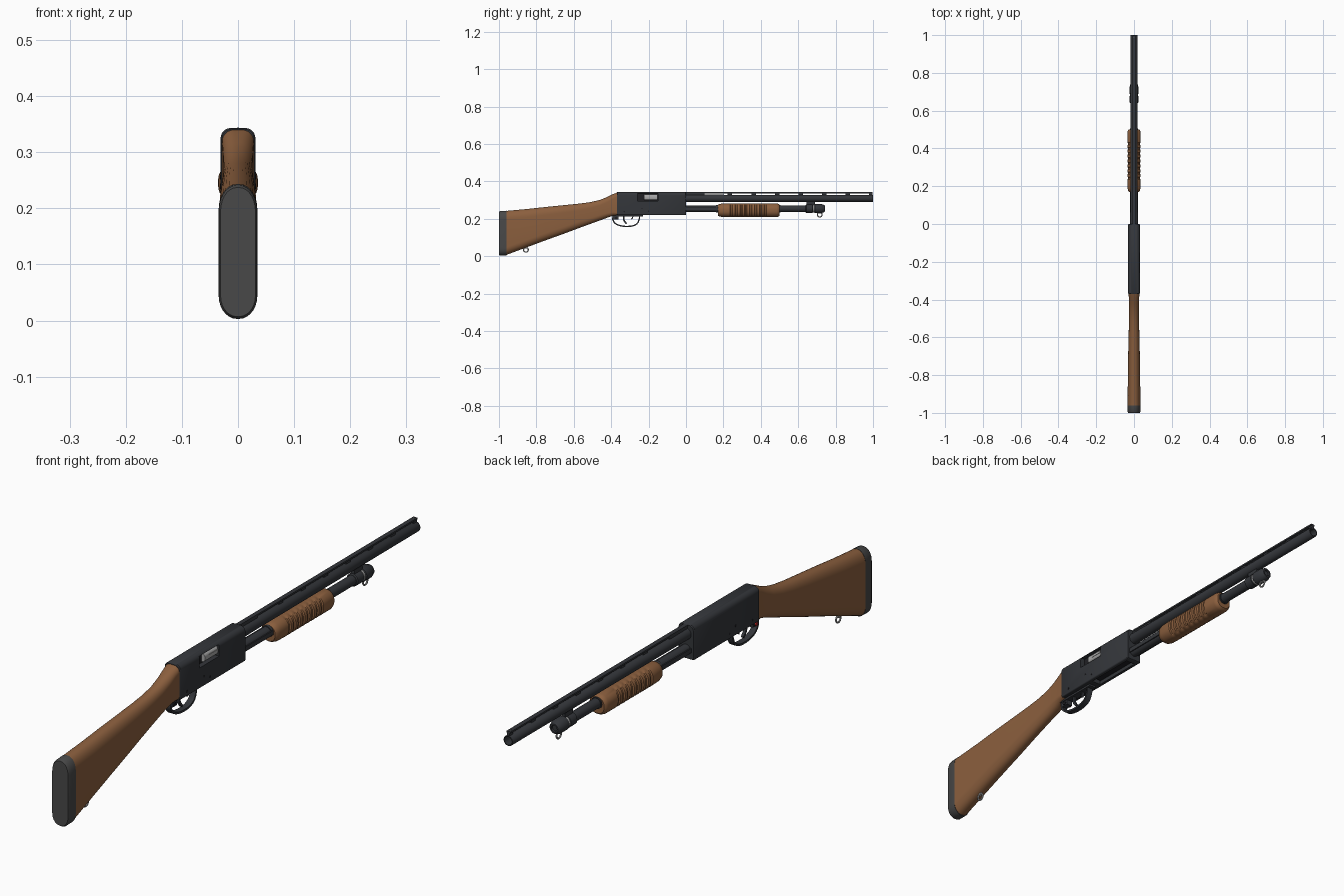
import bpy, bmesh, math
from mathutils import Vector

if "Cube" in bpy.data.objects:
    bpy.data.objects.remove(bpy.data.objects["Cube"])


def material(name, rgb):
    m = bpy.data.materials.new(name)
    m.diffuse_color = (*rgb, 1)
    m.use_nodes = True
    m.node_tree.nodes["Principled BSDF"].inputs["Base Color"].default_value = m.diffuse_color
    return m


STEEL = material("gunmetal", (0.034, 0.037, 0.043))
DARK = material("dark_steel", (0.015, 0.015, 0.018))
WOOD = material("walnut", (0.26, 0.115, 0.048))
RUBBER = material("rubber", (0.065, 0.065, 0.065))
SILVER = material("bright_steel", (0.4, 0.4, 0.4))
RED = material("red", (0.6, 0.02, 0.02))


def finish(ob, mat, angle=35):
    ob.data.materials.clear()
    ob.data.materials.append(mat)
    bpy.ops.object.select_all(action='DESELECT')
    ob.select_set(True)
    bpy.context.view_layer.objects.active = ob
    bpy.ops.object.shade_smooth_by_angle(angle=math.radians(angle))
    return ob


def skin(name, rings, mat, angle=35):
    """Join equal-length rings of points into a capped solid."""
    bm = bmesh.new()
    vs = [[bm.verts.new(p) for p in r] for r in rings]
    n = len(vs[0])
    for a, b in zip(vs, vs[1:]):
        for i in range(n):
            j = (i + 1) % n
            bm.faces.new((a[i], a[j], b[j], b[i]))
    bm.faces.new(vs[0])
    bm.faces.new(vs[-1])
    bmesh.ops.recalc_face_normals(bm, faces=bm.faces)
    me = bpy.data.meshes.new(name)
    bm.to_mesh(me)
    bm.free()
    ob = bpy.data.objects.new(name, me)
    bpy.context.collection.objects.link(ob)
    return finish(ob, mat, angle)


def section(y, z0, z1, hw, rt, rb, n=7):
    """Rounded rectangle across the gun: top radius rt, bottom radius rb."""
    pts = []
    for sx, top, a0 in ((1, 1, 0), (-1, 1, 90), (-1, 0, 180), (1, 0, 270)):
        r = rt if top else rb
        rx = min(r, hw * 0.93)
        cz = z1 - r if top else z0 + r
        for k in range(n + 1):
            a = math.radians(a0 + 90 * k / n)
            pts.append((sx * (hw - rx) + rx * math.cos(a), y, cz + r * math.sin(a)))
    return pts


def lathe(name, z, profile, mat, n=28):
    """Revolve (y, radius) pairs about a lengthwise axis at height z."""
    return skin(name, [[(r * math.cos(2 * math.pi * k / n), y, z + r * math.sin(2 * math.pi * k / n))
                        for k in range(n)] for y, r in profile], mat)


def box(name, x0, x1, y0, y1, z0, z1, mat):
    return skin(name, [[(x0, y, z0), (x1, y, z0), (x1, y, z1), (x0, y, z1)] for y in (y0, y1)], mat)


def strip(name, path, hw, t, mat, steps=5):
    """Flat bar following a smoothed (y, z) path."""
    p = [Vector(q) for q in path]
    p = [2 * p[0] - p[1]] + p + [2 * p[-1] - p[-2]]
    pts = []
    for a, b, c, d in zip(p, p[1:], p[2:], p[3:]):
        for k in range(steps):
            u = k / steps
            pts.append(0.5 * (2 * b + (c - a) * u + (2 * a - 5 * b + 4 * c - d) * u * u
                              + (3 * b - a - 3 * c + d) * u ** 3))
    pts.append(p[-2])
    rings = []
    for i, q in enumerate(pts):
        d = (pts[min(i + 1, len(pts) - 1)] - pts[max(i - 1, 0)]).normalized()
        o = Vector((-d.y, d.x)) * t / 2
        rings.append([(sx * hw, *(q + s * o)) for sx, s in ((-1, -1), (1, -1), (1, 1), (-1, 1))])
    return skin(name, rings, mat)


def cross_pin(name, y, z, r, x0, x1, mat, n=16):
    return skin(name, [[(x, y + r * math.cos(2 * math.pi * k / n), z + r * math.sin(2 * math.pi * k / n))
                        for k in range(n)] for x in (x0, x1)], mat)


def ring(name, y, z, r, mat):
    bpy.ops.mesh.primitive_torus_add(location=(0, y, z), rotation=(0, math.pi / 2, 0), major_radius=r,
                                     minor_radius=0.0032, major_segments=24, minor_segments=8)
    ob = bpy.context.object
    ob.name = name
    return finish(ob, mat)


def cut(ob, cutter):
    mod = ob.modifiers.new("cut", 'BOOLEAN')
    mod.operation = 'DIFFERENCE'
    mod.solver = 'EXACT'
    mod.object = cutter
    bpy.context.view_layer.objects.active = ob
    bpy.ops.object.modifier_move_to_index(modifier="cut", index=0)
    bpy.ops.object.modifier_apply(modifier="cut")
    bpy.data.objects.remove(cutter)


# Butt stock and recoil pad
stock = [(-0.962, 0.006, 0.242, 0.034, 0.045, 0.04), (-0.85, 0.048, 0.252, 0.033, 0.045, 0.04),
         (-0.75, 0.085, 0.263, 0.032, 0.043, 0.04), (-0.65, 0.121, 0.273, 0.030, 0.04, 0.038),
         (-0.57, 0.151, 0.281, 0.028, 0.036, 0.036), (-0.51, 0.173, 0.289, 0.0265, 0.032, 0.032),
         (-0.46, 0.191, 0.301, 0.026, 0.03, 0.03), (-0.42, 0.206, 0.317, 0.0265, 0.028, 0.026),
         (-0.39, 0.216, 0.332, 0.0275, 0.024, 0.02), (-0.366, 0.22, 0.341, 0.0285, 0.02, 0.012)]
skin("stock", [section(*s) for s in stock], WOOD)
skin("recoil_pad", [section(-1, 0.007, 0.237, 0.031, 0.042, 0.037), section(-0.994, 0.003, 0.241, 0.034, 0.045, 0.04),
                    section(-0.961, 0.004, 0.243, 0.0345, 0.045, 0.04)], RUBBER)

# Receiver with ejection port and loading port
receiver = skin("receiver", [section(y, 0.22 + e, 0.343 - e, 0.031 - e, 0.018, 0.005)
                             for y, e in ((-0.37, 0.002), (-0.367, 0), (-0.003, 0), (0, 0.002))], STEEL)
cut(receiver, box("port_cutter", 0.012, 0.05, -0.26, -0.15, 0.294, 0.334, DARK))
cut(receiver, box("loading_cutter", -0.018, 0.018, -0.21, -0.02, 0.2, 0.245, DARK))
finish(receiver, STEEL)
box("port_floor", 0.0115, 0.013, -0.26, -0.15, 0.294, 0.334, DARK)
skin("bolt", [section(y, 0.299, 0.329, 0.027, 0.012, 0.01) for y in (-0.225, -0.152)], SILVER)
box("extractor", 0.02, 0.0285, -0.2, -0.155, 0.311, 0.319, SILVER)
box("shell_lifter", -0.016, 0.016, -0.205, -0.035, 0.232, 0.236, DARK)
for i, (y, z) in enumerate(((-0.33, 0.238), (-0.2, 0.24), (-0.235, 0.255))):
    cross_pin(f"receiver_pin_{i}", y, z, 0.004, -0.0318, 0.0318, DARK)

# Trigger group
box("trigger_plate", -0.014, 0.014, -0.395, -0.23, 0.213, 0.226, STEEL)
strip("trigger_guard", [(-0.388, 0.218), (-0.391, 0.195), (-0.374, 0.172), (-0.335, 0.16), (-0.29, 0.161),
                        (-0.262, 0.174), (-0.25, 0.198), (-0.248, 0.218)], 0.011, 0.007, STEEL)
strip("trigger", [(-0.33, 0.218), (-0.334, 0.202), (-0.329, 0.187), (-0.318, 0.174)], 0.005, 0.008, STEEL)
strip("slide_release", [(-0.283, 0.218), (-0.286, 0.205), (-0.292, 0.198)], 0.006, 0.005, STEEL)
cross_pin("safety_button", -0.374, 0.204, 0.007, -0.014, 0.014, DARK)
cross_pin("safety_band", -0.374, 0.204, 0.0065, -0.017, -0.014, RED)
box("safety_housing", -0.011, 0.011, -0.388, -0.36, 0.195, 0.218, STEEL)

# Barrel, ventilated rib and bead
lathe("barrel", 0.309, [(-0.01, 0.0205), (0.1, 0.0195), (0.998, 0.0185), (1, 0.0175), (1, 0.0145), (0.85, 0.0145)], STEEL)
box("rib", -0.008, 0.008, 0, 0.998, 0.336, 0.342, STEEL)
box("rib_base", -0.006, 0.006, 0, 0.1, 0.322, 0.337, STEEL)
for i in range(7):
    y = 0.235 + 0.126 * i
    box(f"rib_post_{i}", -0.005, 0.005, y - 0.012, min(y + 0.012, 0.998), 0.322, 0.337, STEEL)
lathe("front_bead", 0.3415, [(0.983, 0.001), (0.985, 0.0025), (0.989, 0.0025), (0.991, 0.001)], SILVER, 12)

# Magazine tube, barrel lug and end cap
lathe("magazine_tube", 0.254, [(-0.01, 0.0175), (0.7, 0.0175)], STEEL)
lathe("barrel_ring", 0.254, [(0.64, 0.019), (0.643, 0.0225), (0.677, 0.0225), (0.68, 0.019)], STEEL)
box("barrel_lug", -0.007, 0.007, 0.645, 0.69, 0.265, 0.3, STEEL)
lathe("swivel_band", 0.254, [(0.68, 0.0215), (0.688, 0.0215)], SILVER)
lathe("magazine_cap", 0.254, [(0.687, 0.022), (0.69, 0.0245), (0.725, 0.0245), (0.729, 0.022),
                              (0.738, 0.02), (0.742, 0.016), (0.742, 0.011), (0.736, 0.01)], STEEL)

# Pump fore-end with grooved sides, and its action bars
fore = [(0.17, 0.009), (0.175, 0.005), (0.19, 0.001), (0.228, 0)]
rings = [section(y, 0.209 + e, 0.282 - e, 0.0355 - e, 0.032 - e, 0.032 - e) for y, e in fore]
for i in range(8):
    y = 0.236 + 0.026 * i
    for dy, hw in ((0, 0.0355), (0.003, 0.0305), (0.010, 0.0305), (0.013, 0.0355)):
        rings.append(section(y + dy, 0.209, 0.282, hw, 0.032, 0.032))
for y, e in ((0.485, 0), (0.495, 0.003), (0.5, 0.008)):
    rings.append(section(y, 0.209 + e, 0.282 - e, 0.0355 - e, 0.032 - e, 0.032 - e))
skin("fore_end", rings, WOOD, 30)
for side, s in (("left", -1), ("right", 1)):
    box(f"action_bar_{side}", s * 0.0175, s * 0.0215, -0.01, 0.18, 0.246, 0.262, STEEL)
lathe("fore_end_nut", 0.254, [(0.16, 0.0205), (0.505, 0.0205)], STEEL)

# Sling swivels
for place, y, z in (("rear", -0.856, 0.034), ("front", 0.715, 0.222)):
    ring(f"{place}_sling_ring", y, z, 0.0125, SILVER)
    box(f"{place}_sling_stud", -0.005, 0.005, y - 0.006, y + 0.006, z + 0.006, z + 0.024, SILVER)
